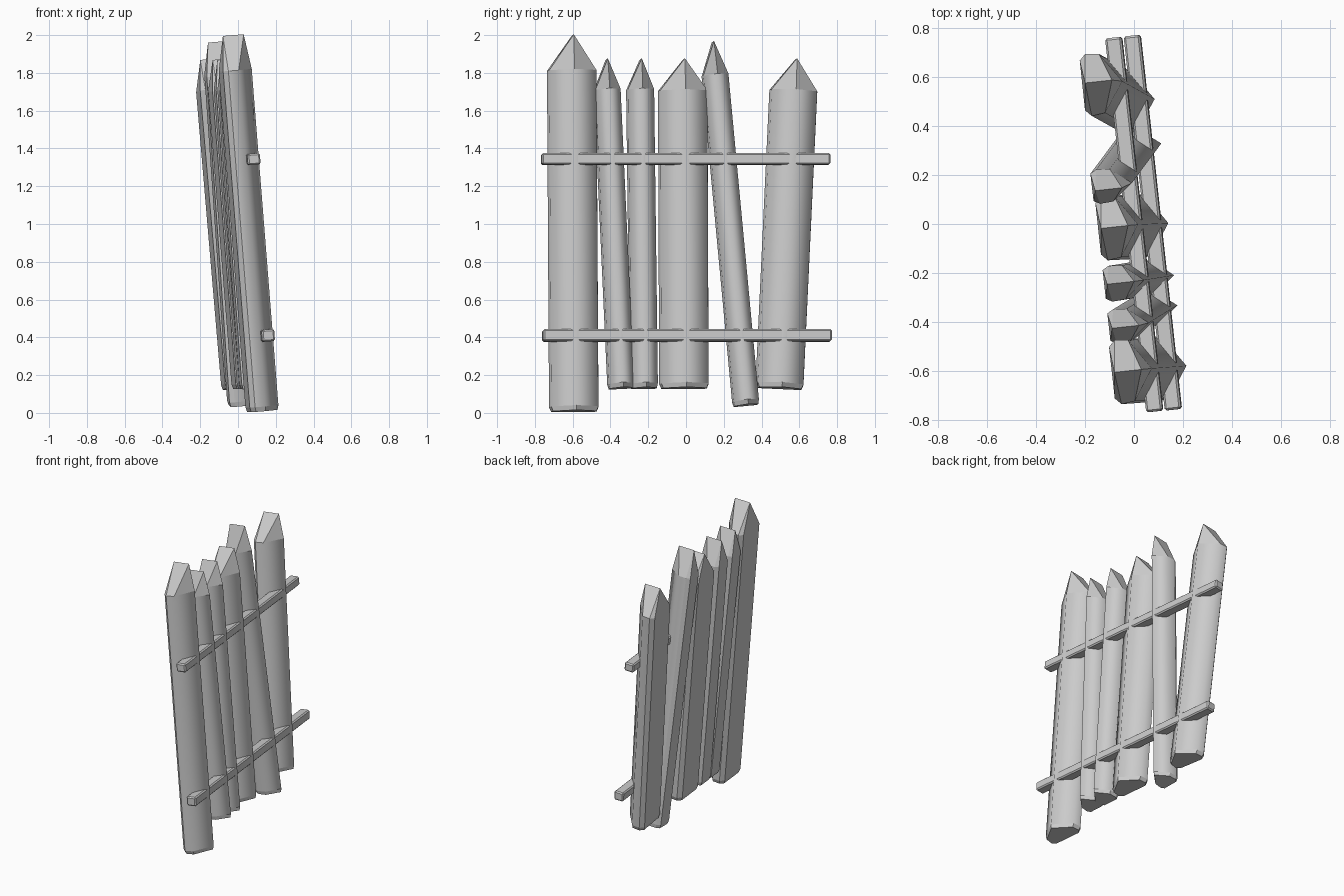
import bpy, bmesh, math

if "Cube" in bpy.data.objects:
    bpy.data.objects.remove(bpy.data.objects["Cube"])

LEAN, YAW, X0 = 0.08, 0.11, -0.011


def place(d, y, z):
    """Fence space (depth, along, up) to the leaning, turned world."""
    return (X0 + d - YAW * y - LEAN * z, y + YAW * (d - 0.08), z + LEAN * (d - 0.08))


def finish(name, bm):
    bmesh.ops.recalc_face_normals(bm, faces=bm.faces)
    mesh = bpy.data.meshes.new(name)
    bm.to_mesh(mesh)
    bm.free()
    obj = bpy.data.objects.new(name, mesh)
    bpy.context.collection.objects.link(obj)
    return obj


# Split-log cross-section: flat back, short sides, ridged front (depth, width factor)
HALF = [(0.0, 0.8), (0.025, 1.0), (0.08, 0.95)]
SECTION = [(d, -w) for d, w in HALF] + [(0.163, 0.0)] + [(d, w) for d, w in reversed(HALF)]


def picket(name, y_low, z_low, y_tip, z_tip, half_width, point):
    bm = bmesh.new()
    tilt = math.atan2(y_tip - y_low, z_tip - z_low)
    length = math.hypot(y_tip - y_low, z_tip - z_low)
    c, s = math.cos(tilt), math.sin(tilt)

    def vert(d, w, h):
        return bm.verts.new(place(d, y_low + w * c + h * s, z_low - w * s + h * c))

    # Worn bottom rim, full body, shoulder
    rings = []
    for h, k in ((0, 0.92), (0.025, 1.0), (length - point, 1.0)):
        rings.append([vert(0.08 + (d - 0.08) * k, w * half_width * k, h) for d, w in SECTION])
    n = len(SECTION)
    bm.faces.new(rings[0])
    for a, b in zip(rings, rings[1:]):
        for i in range(n):
            j = (i + 1) % n
            bm.faces.new((a[i], a[j], b[j], b[i]))

    # Chisel point: short crest running front to back
    back, front = vert(0.025, 0, length), vert(0.135, 0, length)
    top = rings[2]
    crest = [back, back, front, front, front, back, back]
    for i in range(n):
        j = (i + 1) % n
        loop = [top[i], top[j], crest[j]]
        if crest[i] is not crest[j]:
            loop.append(crest[i])
        bm.faces.new(loop)

    # Rounded body, crisp back edges and ends
    body = set()
    for f in bm.faces:
        f.smooth = True
        if abs(f.normal.z) < 0.3 and len(f.verts) == 4:
            body.add(f)
    bm.normal_update()
    long_edges = {frozenset((rings[1][i], rings[2][i])) for i in range(2, 5)}
    for e in bm.edges:
        e.smooth = frozenset(e.verts) in long_edges
    return finish(name, bm)


def rail(name, y0, y1, z0, z1, d0, d1):
    bm = bmesh.new()
    bmesh.ops.create_cube(bm, size=1)
    for v in bm.verts:
        v.co = ((d0 + d1) / 2 + v.co.x * (d1 - d0),
                (y0 + y1) / 2 + v.co.y * (y1 - y0),
                (z0 + z1) / 2 + v.co.z * (z1 - z0))
    bmesh.ops.bevel(bm, geom=bm.edges[:], offset=0.008, segments=1, affect='EDGES')
    for v in bm.verts:
        v.co = place(*v.co)
    return finish(name, bm)


# Pickets: bottom y, bottom z, tip y, tip z, half width, point height
PICKETS = [
    (-0.588, 0.010, -0.600, 2.000, 0.131, 0.185),
    (-0.340, 0.132, -0.420, 1.873, 0.070, 0.160),
    (-0.218, 0.132, -0.240, 1.873, 0.073, 0.160),
    (-0.005, 0.132, -0.012, 1.873, 0.131, 0.165),
    (0.322, 0.042, 0.142, 1.965, 0.070, 0.175),
    (0.500, 0.132, 0.582, 1.873, 0.127, 0.165),
]
for i, p in enumerate(PICKETS, 1):
    picket(f"picket_{i}", *p)

# Two cross rails let into the picket fronts
rail("upper_rail", -0.77, 0.757, 1.31, 1.37, 0.085, 0.152)
rail("lower_rail", -0.763, 0.765, 0.375, 0.438, 0.087, 0.154)
